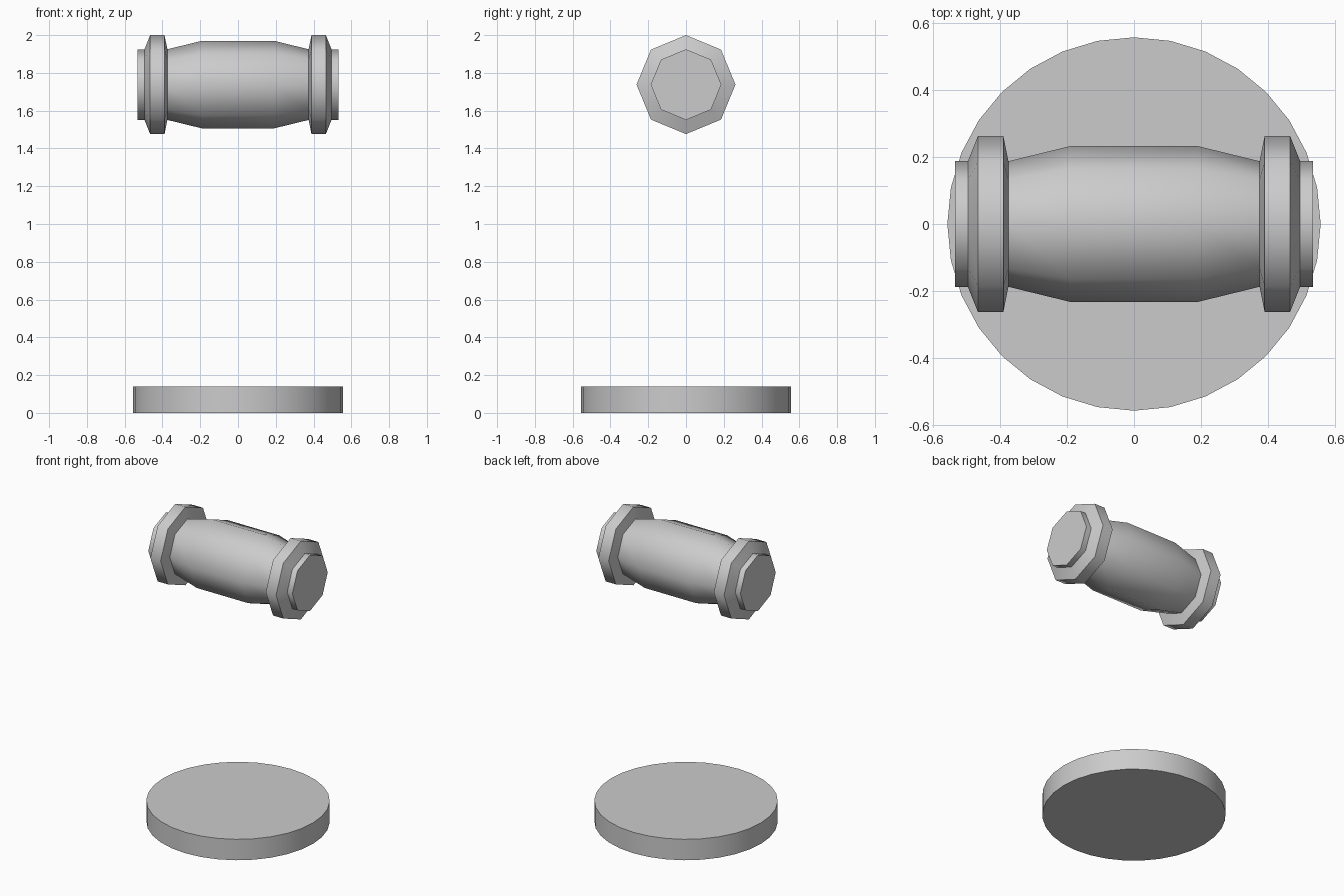
import bpy, bmesh, math
from mathutils import Matrix

if "Cube" in bpy.data.objects:
    bpy.data.objects.remove(bpy.data.objects["Cube"])


def finish(bm, name, matrix, angle):
    bmesh.ops.transform(bm, matrix=matrix, verts=bm.verts)
    bmesh.ops.recalc_face_normals(bm, faces=bm.faces)
    mesh = bpy.data.meshes.new(name)
    bm.to_mesh(mesh)
    bm.free()
    obj = bpy.data.objects.new(name, mesh)
    bpy.context.collection.objects.link(obj)
    bpy.ops.object.select_all(action='DESELECT')
    obj.select_set(True)
    bpy.context.view_layer.objects.active = obj
    bpy.ops.object.shade_smooth_by_angle(angle=math.radians(angle))
    return obj


def lathe(name, profile, sides, matrix, angle):
    """Revolve (height, radius) points around local z and cap both ends."""
    bm = bmesh.new()
    rings = []
    for h, r in profile:
        rings.append([bm.verts.new((r * math.cos(2 * math.pi * i / sides),
                                    r * math.sin(2 * math.pi * i / sides), h))
                      for i in range(sides)])
    for a, b in zip(rings, rings[1:]):
        for i in range(sides):
            j = (i + 1) % sides
            bm.faces.new((a[i], a[j], b[j], b[i]))
    bm.faces.new(rings[0][::-1])
    bm.faces.new(rings[-1])
    return finish(bm, name, matrix, angle)


# Round base disc
lathe("base", [(0, 0.556), (0.14, 0.556)], 32, Matrix.Identity(4), 30)

# Floating octagonal hammer head: half profile from centre outwards, mirrored
half = [(0.19, 0.232), (0.374, 0.187), (0.389, 0.262),
        (0.465, 0.262), (0.495, 0.187), (0.533, 0.187)]
profile = [(-x, r) for x, r in reversed(half)] + half
lie_down = Matrix.Translation((0, 0, 1.738)) @ Matrix.Rotation(math.pi / 2, 4, 'Y')
lathe("hammer_head", profile, 8, lie_down, 50)
